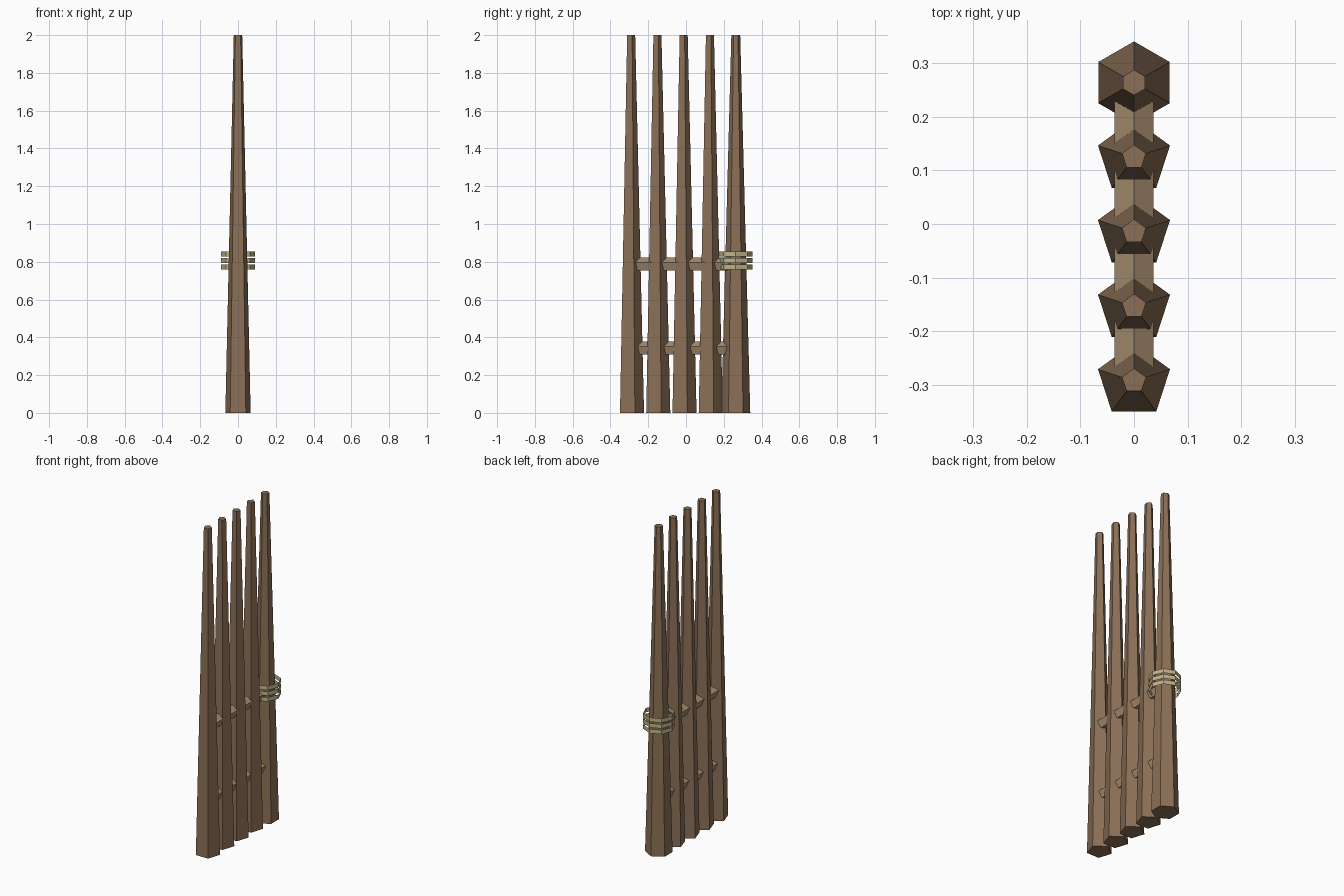
import bpy, bmesh, math

cube = bpy.data.objects.get("Cube")
if cube:
    bpy.data.objects.remove(cube, do_unlink=True)


def material(name, rgb):
    mat = bpy.data.materials.new(name)
    mat.use_nodes = True
    color = (*rgb, 1)
    mat.diffuse_color = color
    mat.node_tree.nodes["Principled BSDF"].inputs["Base Color"].default_value = color
    return mat


bark = material("brown wood", (0.26, 0.16, 0.093))
timber = material("tan wood", (0.38, 0.265, 0.155))
rope = material("pale rope", (0.53, 0.45, 0.25))


def prism(name, mat, sides, r0, r1, length, location, along_y=False, capped=True):
    """Tapered prism with one corner at +y (or up, when it lies along y)."""
    bm = bmesh.new()
    rings = []
    for r, t in ((r0, 0), (r1, length)):
        ring = []
        for i in range(sides):
            a = math.tau * i / sides
            u, v = r * math.sin(a), r * math.cos(a)
            ring.append(bm.verts.new((u, t, v) if along_y else (u, v, t)))
        rings.append(ring)
    low, high = rings
    for i in range(sides):
        j = (i + 1) % sides
        bm.faces.new((low[i], low[j], high[j], high[i]))
    if capped:
        bm.faces.new(low)
        bm.faces.new(high)
    bmesh.ops.recalc_face_normals(bm, faces=bm.faces)
    mesh = bpy.data.meshes.new(name)
    bm.to_mesh(mesh)
    bm.free()
    mesh.materials.append(mat)
    obj = bpy.data.objects.new(name, mesh)
    obj.location = location
    bpy.context.collection.objects.link(obj)
    return obj


# Row of tapered stakes, ending in a thicker six-sided post
first, spacing = -0.2925, 0.139
for i in range(4):
    prism(f"stake_{i + 1}", bark, 5, 0.0705, 0.0235, 2, (0, first + i * spacing, 0))
end_y = first + 4 * spacing
prism("end_post", bark, 6, 0.0768, 0.0235, 2, (0, end_y, 0))

# Cross rails running through the stakes
for name, z in (("lower_rail", 0.34), ("upper_rail", 0.785)):
    prism(name, timber, 5, 0.038, 0.038, end_y - first, (0, first, z), along_y=True)

# Open rope bands around the end post
for i in range(3):
    prism(f"rope_band_{i + 1}", rope, 8, 0.089, 0.089, 0.026,
          (0, end_y - 0.001, 0.759 + i * 0.035), capped=False)
